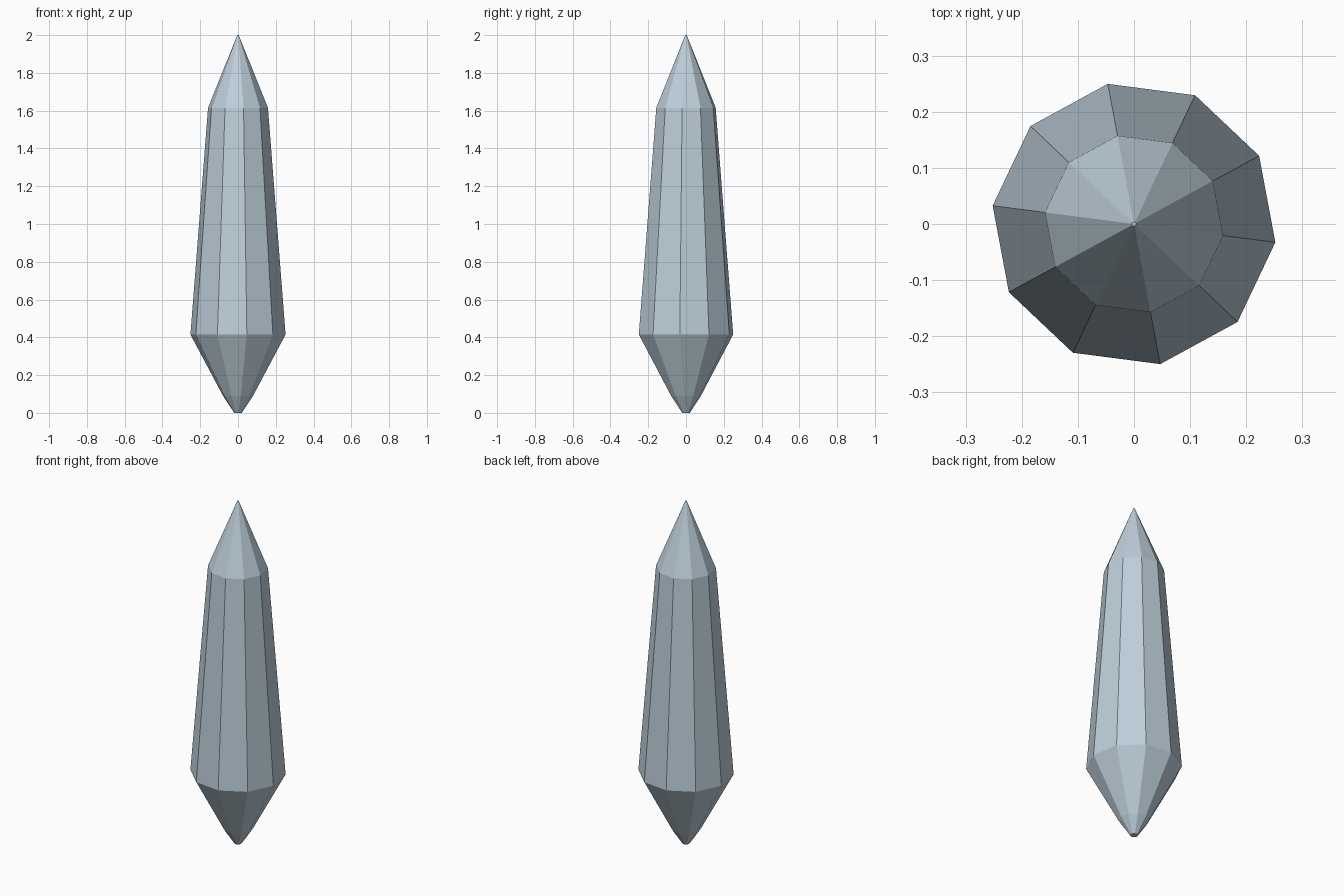
import bpy, bmesh
from math import cos, sin, pi, radians

cube = bpy.data.objects.get("Cube")
if cube:
    bpy.data.objects.remove(cube, do_unlink=True)

SIDES = 10
TWIST = radians(-7.4)
# radius and height of each ring, from base to tip
PROFILE = [(0.02, 0), (0.08, 0.09), (0.254, 0.415), (0.16, 1.615), (0.004, 2)]

# pale blue crystal colour
mat = bpy.data.materials.new("pale_blue_crystal")
mat.use_nodes = True
colour = (0.51, 0.62, 0.70, 1)
mat.diffuse_color = colour
mat.node_tree.nodes["Principled BSDF"].inputs["Base Color"].default_value = colour

# faceted crystal: stacked rings joined by flat quads
bm = bmesh.new()
rings = []
for r, z in PROFILE:
    angles = [TWIST + 2 * pi * i / SIDES for i in range(SIDES)]
    rings.append([bm.verts.new((r * cos(a), r * sin(a), z)) for a in angles])
for low, high in zip(rings, rings[1:]):
    for i in range(SIDES):
        j = (i + 1) % SIDES
        bm.faces.new((low[i], low[j], high[j], high[i]))

# flat end caps
bm.faces.new(rings[0][::-1])
bm.faces.new(rings[-1])

mesh = bpy.data.meshes.new("crystal_shard")
bm.to_mesh(mesh)
bm.free()
mesh.materials.append(mat)
crystal = bpy.data.objects.new("crystal_shard", mesh)
bpy.context.collection.objects.link(crystal)
